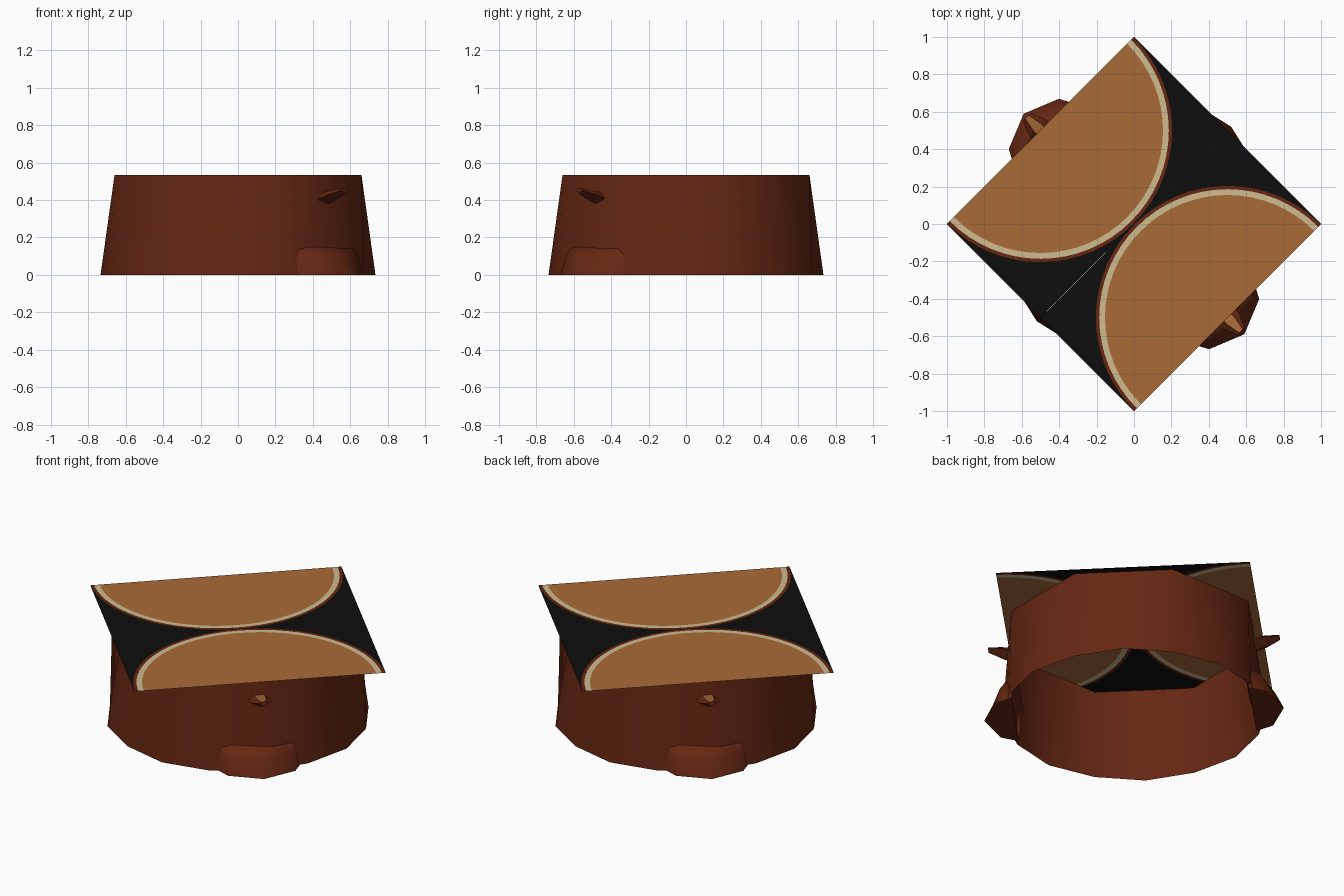
import bpy, bmesh, math
from mathutils import Matrix, Vector

if "Cube" in bpy.data.objects:
    bpy.data.objects.remove(bpy.data.objects["Cube"])

TOP = 0.535


def material(name, rgb):
    m = bpy.data.materials.new(name)
    m.diffuse_color = (*rgb, 1)
    m.use_nodes = True
    m.node_tree.nodes["Principled BSDF"].inputs["Base Color"].default_value = m.diffuse_color
    return m


BROWN = material("dark brown", (0.133, 0.020, 0.006))
COPPER = material("copper", (0.40, 0.145, 0.039))
TAN = material("tan", (0.63, 0.50, 0.275))
BLACK = material("black", (0.004, 0.004, 0.004))


def finish(name, bm, mats, smooth=None, turn=0.0):
    mesh = bpy.data.meshes.new(name)
    bm.to_mesh(mesh)
    bm.free()
    for m in mats:
        mesh.materials.append(m)
    mesh.transform(Matrix.Rotation(turn, 4, "Z"))
    ob = bpy.data.objects.new(name, mesh)
    bpy.context.collection.objects.link(ob)
    if smooth:
        bpy.ops.object.select_all(action="DESELECT")
        ob.select_set(True)
        bpy.context.view_layer.objects.active = ob
        bpy.ops.object.shade_smooth_by_angle(angle=math.radians(smooth))
    return ob


def bridge(bm, a, b, closed=False):
    n = len(a)
    return [bm.faces.new((a[i], a[(i + 1) % n], b[(i + 1) % n], b[i]))
            for i in range(n if closed else n - 1)]


# Open drum wall: 16 sides at the floor, easing to an octagon at the top
bm = bmesh.new()
rings = []
for z, r_even, r_odd in ((0, 0.735, 0.727), (TOP, 0.66, 0.714)):
    ring = []
    for i in range(16):
        a = i * math.pi / 8
        r = r_odd if i % 2 else r_even
        ring.append(bm.verts.new((r * math.cos(a), r * math.sin(a), z)))
    rings.append(ring)
bridge(bm, rings[0], rings[1], True)
finish("drum_wall", bm, [BROWN], 40)

# Square top made of two halves, each with a bordered half disc
HALF = math.sqrt(0.5)
SEG = 32


def top_half(name, turn):
    bm = bmesh.new()
    arcs = []
    for r in (0.655, 0.686, 0.704, None):
        arc = []
        for i in range(SEG + 1):
            a = math.pi * i / SEG
            c, s = math.cos(a), math.sin(a)
            d = r if r else HALF / max(abs(c), abs(s))
            arc.append(bm.verts.new((d * c, d * s - HALF, TOP)))
        arcs.append(arc)
    bm.faces.new(arcs[0])
    for k in range(3):
        for f in bridge(bm, arcs[k + 1], arcs[k]):
            f.material_index = k + 1
    bmesh.ops.recalc_face_normals(bm, faces=bm.faces)
    for f in bm.faces:
        if f.normal.z < 0:
            f.normal_flip()
    finish(name, bm, [COPPER, TAN, BROWN, BLACK], turn=turn)


# Foot: rounded wedge lofted from floor outline to top outline (u outward, t sideways)
def foot(name, turn):
    bm = bmesh.new()
    rows = []
    for z, pts in ((0.0, ((0.24, 0.66), (0.19, 0.757), (0, 0.834))),
                   (0.10, ((0.24, 0.65), (0.18, 0.73), (0, 0.785))),
                   (0.135, ((0.225, 0.65), (0.175, 0.705), (0, 0.74))),
                   (0.15, ((0.18, 0.63), (0.165, 0.68), (0, 0.705)))):
        outline = list(pts) + [(-t, u) for t, u in reversed(pts[:-1])]
        rows.append([bm.verts.new((u, t, z)) for t, u in outline])
    for a, b in zip(rows, rows[1:]):
        bridge(bm, a, b)
    bm.faces.new(rows[0])
    bm.faces.new(rows[-1])
    bmesh.ops.recalc_face_normals(bm, faces=bm.faces)
    finish(name, bm, [BROWN], 50, turn)


# Handle: small spout-like tab rising outward, copper on its upper faces
def handle(name, turn):
    bm = bmesh.new()
    rows = []
    for u, w, top, mid, low in ((0.64, 0.065, 0.435, 0.395, 0.365),
                                (0.73, 0.062, 0.452, 0.425, 0.395),
                                (0.81, 0.028, 0.462, 0.452, 0.435)):
        rows.append([bm.verts.new((u, t, z)) for t, z in
                     ((-w, mid), (-w * 0.45, top), (w * 0.45, top),
                      (w, mid), (0, low))])
    for a, b in zip(rows, rows[1:]):
        bridge(bm, a, b, True)
    bm.faces.new(rows[0])
    bm.faces.new(rows[-1])
    bmesh.ops.recalc_face_normals(bm, faces=bm.faces)
    for f in bm.faces:
        f.material_index = int(f.normal.z > 0.85)
    finish(name, bm, [BROWN, COPPER], turn=turn)


# Paired parts on opposite corners of the drum
for side, angle in (("front", -math.pi / 4), ("back", 3 * math.pi / 4)):
    top_half(side + "_top_panel", angle + math.pi / 2)
    foot(side + "_foot", angle)
    handle(side + "_handle", angle)
